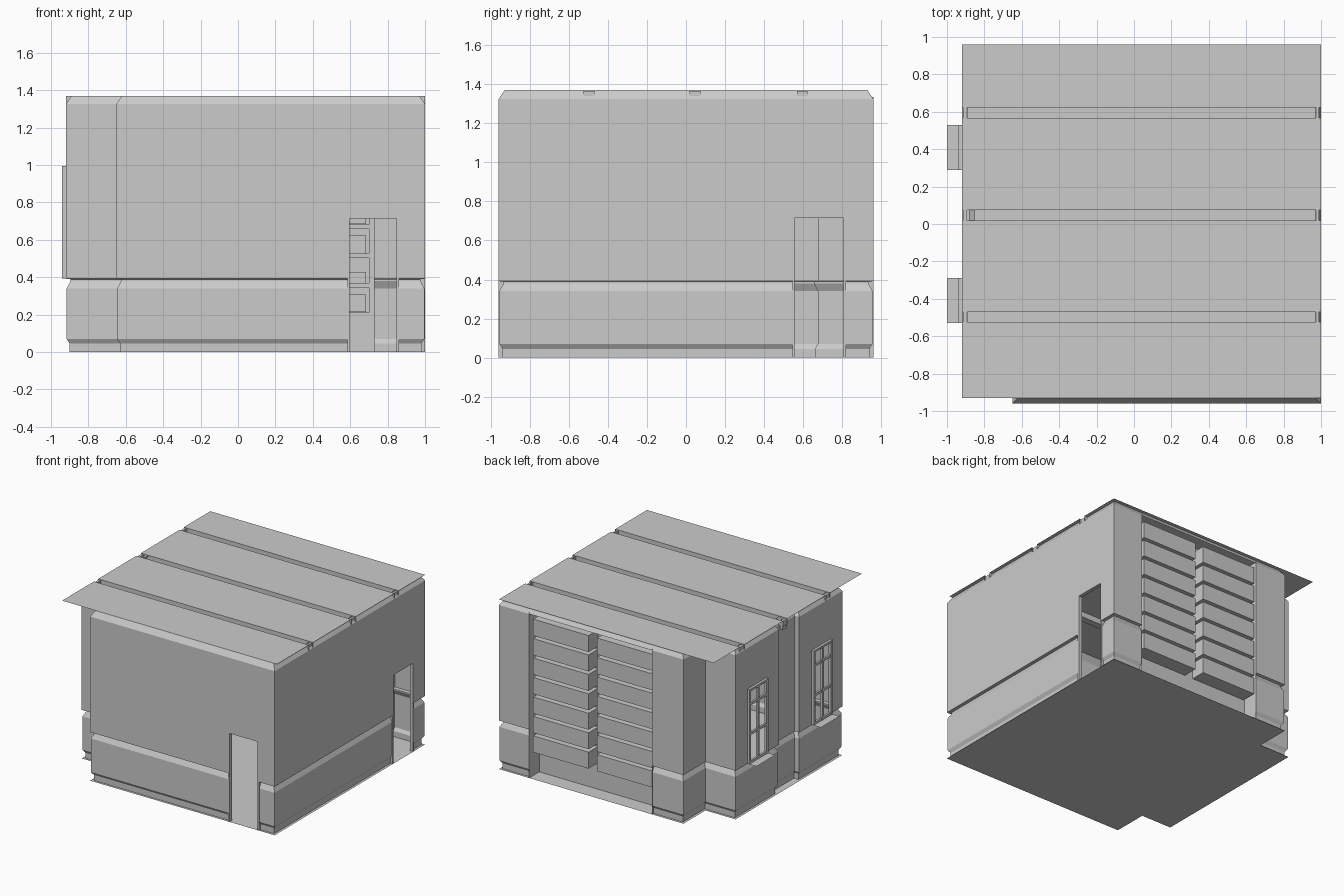
import bpy, random
from mathutils import Vector

if "Cube" in bpy.data.objects:
    bpy.data.objects.remove(bpy.data.objects["Cube"])

random.seed(4)


def mesh(name, verts, faces):
    me = bpy.data.meshes.new(name)
    me.from_pydata([tuple(v) for v in verts], [], faces)
    ob = bpy.data.objects.new(name, me)
    bpy.context.collection.objects.link(ob)
    return ob


def quads(name, qs):
    verts = [v for q in qs for v in q]
    return mesh(name, verts, [tuple(range(4 * i, 4 * i + 4)) for i in range(len(qs))])


def box_quads(x0, x1, y0, y1, z0, z1, open_front=False):
    a, b, c, d = (x0, y0), (x1, y0), (x1, y1), (x0, y1)
    sides = [(b, c), (c, d), (d, a)] + ([] if open_front else [(a, b)])
    qs = [[(*p, z0), (*q, z0), (*q, z1), (*p, z1)] for p, q in sides]
    for z, loop in ((z0, (d, c, b, a)), (z1, (a, b, c, d))):
        qs.append([(*p, z) for p in loop])
    return qs


# Wall outline, counter-clockwise; each tag describes the segment leaving that point
PATH = [((1, -.96), ''), ((1, .545), 'door'), ((1, .82), ''), ((1, .96), ''),
        ((.73, .96), 'niche'), ((-.37, .96), ''), ((-.65, .96), ''), ((-.65, .68), ''),
        ((-.92, .68), ''), ((-.92, .53), 'window'), ((-.92, .29), ''), ((-.92, .13), ''),
        ((-.88, .13), ''), ((-.88, -.13), ''), ((-.92, -.13), ''), ((-.92, -.29), 'window'),
        ((-.92, -.53), ''), ((-.92, -.68), ''), ((-.65, -.68), ''), ((-.65, -.96), ''),
        ((.585, -.96), 'door'), ((.86, -.96), '')]
# Wall section: (inset into room, height) with baseboard, chair rail and crown
PROFILE = [(.02, 0), (.02, .045), (.004, .07), (.004, .34), (.025, .38), (.025, .389),
           (0, .392), (0, .74), (0, .995), (0, 1.325), (.03, 1.37)]
HOLES = {'door': (0, .74), 'window': (.39, .995), 'niche': (0, 1.325)}

pts = [Vector(p) for p, _ in PATH]
n, m = len(pts), len(PROFILE)
verts, faces = [], []
for i, p in enumerate(pts):
    d0, d1 = (p - pts[i - 1]).normalized(), (pts[(i + 1) % n] - p).normalized()
    n0, n1 = Vector((-d0.y, d0.x)), Vector((-d1.y, d1.x))
    miter = (n0 + n1) / (1 + n0.dot(n1))
    for inset, z in PROFILE:
        q = p + miter * inset
        verts.append((q.x, q.y, z))
for i in range(n):
    lo, hi = HOLES.get(PATH[i][1], (9, 9))
    for j in range(m - 1):
        if PROFILE[j][1] >= lo and PROFILE[j + 1][1] <= hi:
            continue
        k = (i + 1) % n
        faces.append((i * m + j, k * m + j, k * m + j + 1, i * m + j + 1))
mesh('walls', verts, faces)

# Floor follows the main outline with notched left corners
outline = [(1, -.96), (1, .96), (-.65, .96), (-.65, .68), (-.92, .68),
           (-.92, -.68), (-.65, -.68), (-.65, -.96)]
mesh('floor', [(x, y, 0) for x, y in outline], [tuple(range(8))])

# Ceiling: flat panels with hollow beams hanging between them
H, DROP = 1.37, .045
ys = [-.93, -.525, -.47, .018, .075, .568, .623, .96]
section = []
for i in range(0, 8, 2):
    section += [(ys[i], H), (ys[i + 1], H)]
    if i < 6:
        section += [(ys[i + 1], H - DROP), (ys[i + 2], H - DROP)]
quads('ceiling', [[(-.92, *a), (1, *a), (1, *b), (-.92, *b)]
                  for a, b in zip(section, section[1:])])
corbels = []
for y0, y1 in ((-.525, -.47), (.018, .075), (.568, .623)):
    for x0, x1 in ((-.915, -.893), (.97, .99)):
        corbels += box_quads(x0, x1, y0, y1, H - .075, H - .005)
quads('beam_corbels', corbels)


# Door trim: jambs, head and flared cap; to_world maps (along, depth inward, height)
def door_trim(name, a0, a1, to_world):
    qs = []
    for u0, u1, z0, z1 in ((a0, a0 + .012, 0, .74), (a1 - .012, a1, 0, .74),
                           (a0, a1, .715, .74)):
        qs += box_quads(u0, u1, 0, .03, z0, z1)
    t, b = .035, .004
    low = [(a0 - b, .0, .725), (a1 + b, .0, .725), (a1 + b, .03, .725), (a0 - b, .03, .725)]
    top = [(a0 - t, .0, .75), (a1 + t, .0, .75), (a1 + t, .05, .75), (a0 - t, .05, .75)]
    qs += [low, top] + [[low[i], low[(i + 1) % 4], top[(i + 1) % 4], top[i]] for i in range(4)]
    quads(name, [[to_world(*v) for v in q] for q in qs])


door_trim('front_door_trim', .585, .86, lambda u, d, z: (u, -.96 + d, z))
door_trim('right_door_trim', .545, .82, lambda u, d, z: (1 - d, u, z))

# Windows: shallow reveal, frame, glazing bars and outside sill
for side, c in (('back', .41), ('front', -.41)):
    y0, y1, z0, z1 = c - .12, c + .12, .392, .995
    ring = [(y0, z0), (y1, z0), (y1, z1), (y0, z1)]
    quads(side + '_window_reveal',
          [[(-.92, *ring[i]), (-.92, *ring[(i + 1) % 4]),
            (-.94, *ring[(i + 1) % 4]), (-.94, *ring[i])] for i in range(4)])
    bars = []
    for a, b in ((y0, y0 + .02), (c - .009, c + .009), (y1 - .02, y1)):
        bars += box_quads(-.938, -.918, a, b, z0, z1)
    for z in (z0 + .01, .63, .87, z1 - .01):
        bars += box_quads(-.936, -.92, y0, y1, z - .01, z + .01)
    quads(side + '_window_bars', bars)
    quads(side + '_window_sill',
          [[(-1, y0, z0), (-.92, y0, z0), (-.92, y1, z0), (-1, y1, z0)]])

# Bookcase: face frame, open-front shelf boxes and niche jambs
YF, YB, PITCH, BOARD = .83, .95, .157, .024
columns = [(-.36, .13), (.205, .70)]
rows = [(.212 + PITCH * r, .212 + PITCH * (r + 1) - BOARD) for r in range(7)]
xs = [-.37, -.36, .13, .205, .70, .73]
zs = [0] + [z for r in rows for z in r] + [1.335]
frame = []
for i in range(5):
    for j in range(len(zs) - 1):
        if i in (1, 3) and j % 2 == 1:
            continue
        frame.append([(xs[i], YF, zs[j]), (xs[i + 1], YF, zs[j]),
                      (xs[i + 1], YF, zs[j + 1]), (xs[i], YF, zs[j + 1])])
quads('bookcase_frame', frame)
quads('bookcase_jambs', [[(x, YF, 0), (x, .96, 0), (x, .96, 1.335), (x, YF, 1.335)]
                         for x in (-.37, .73)])
shelves, books = [], []
for x0, x1 in columns:
    for z0, z1 in rows:
        shelves += box_quads(x0, x1, YF, YB, z0, z1, open_front=True)
        # a run of upright books and a low stack at the right end
        x = x0 + .01
        while x < x1 - .14:
            w = random.uniform(.018, .035)
            if random.random() < .75:
                books += box_quads(x, x + w, YF + .02, YB - .01, z0 + .001,
                                   z0 + random.uniform(.08, .12))
            x += w + .002
        books += box_quads(x1 - .105, x1 - .015, YF + .02, YB - .01, z0 + .001,
                           z0 + random.uniform(.04, .1))
quads('shelf_boxes', shelves)
quads('books', books)
